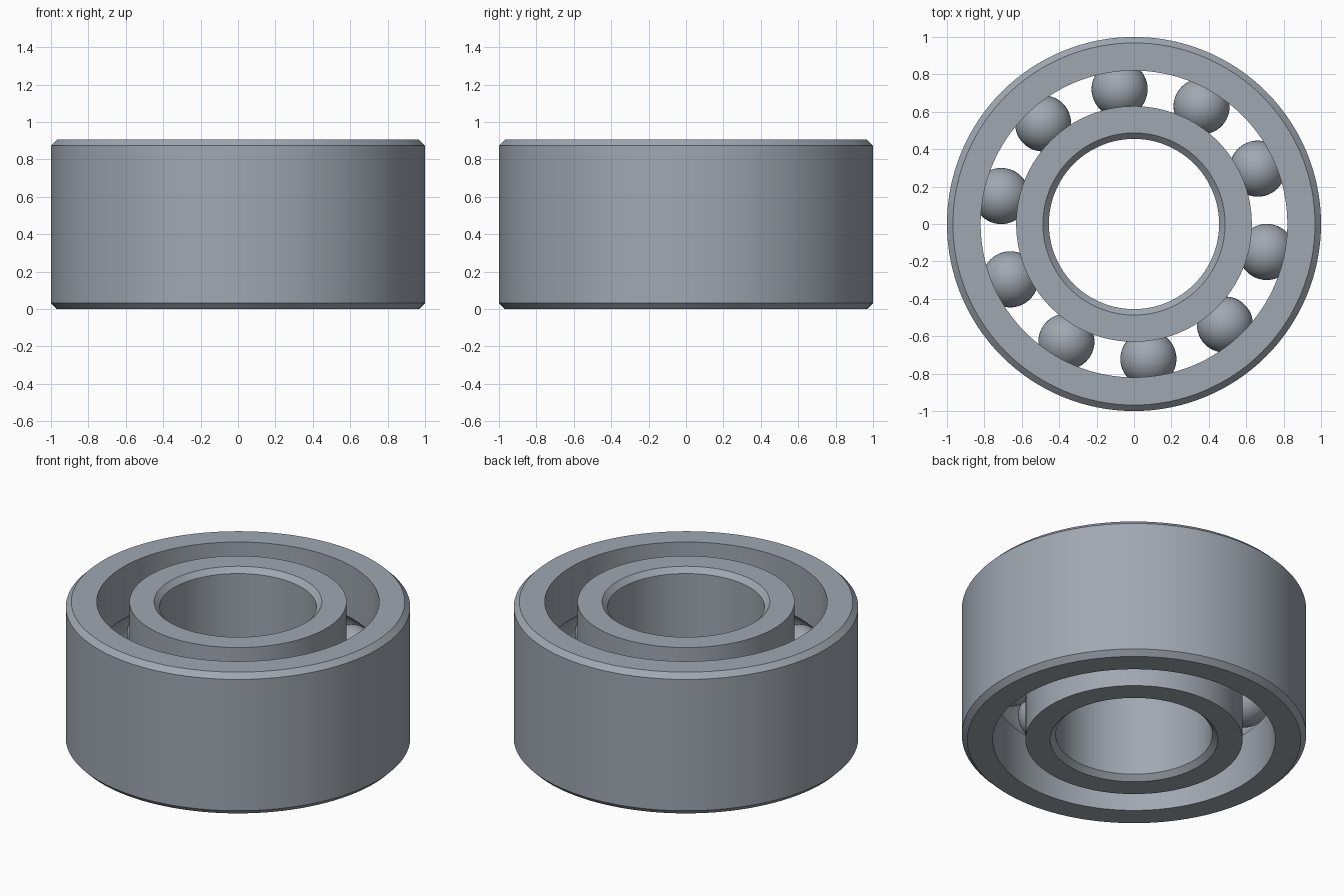
import bpy, bmesh, math
from math import sin, cos, pi, radians
from mathutils import Vector, Matrix

cube = bpy.data.objects.get("Cube")
if cube:
    bpy.data.objects.remove(cube, do_unlink=True)

HEIGHT, CHAMFER = 0.905, 0.032
MID = HEIGHT / 2
PITCH, BALL_R, BALLS = 0.725, 0.15, 10
GROOVE_R = BALL_R + 0.002

steel = bpy.data.materials.new("steel_grey")
steel.use_nodes = True
colour = (0.35, 0.39, 0.44, 1)
steel.diffuse_color = colour
steel.node_tree.nodes["Principled BSDF"].inputs["Base Color"].default_value = colour


def finish(name, bm):
    bmesh.ops.recalc_face_normals(bm, faces=bm.faces)
    mesh = bpy.data.meshes.new(name)
    bm.to_mesh(mesh)
    bm.free()
    mesh.materials.append(steel)
    obj = bpy.data.objects.new(name, mesh)
    bpy.context.collection.objects.link(obj)
    bpy.ops.object.select_all(action="DESELECT")
    obj.select_set(True)
    bpy.context.view_layer.objects.active = obj
    bpy.ops.object.shade_smooth_by_angle(angle=radians(30))
    return obj


def ring(name, plain_r, race_r, segments=128):
    """Chamfered wall at plain_r, wall with a round ball groove at race_r."""
    side = 1 if race_r > PITCH else -1
    bevel_r = plain_r - side * CHAMFER
    half = math.acos(abs(race_r - PITCH) / GROOVE_R)
    profile = [(race_r, 0), (bevel_r, 0), (plain_r, CHAMFER),
               (plain_r, HEIGHT - CHAMFER), (bevel_r, HEIGHT), (race_r, HEIGHT)]
    for i in range(13):
        a = half * (1 - i / 6)
        profile.append((PITCH + side * GROOVE_R * cos(a), MID + GROOVE_R * sin(a)))
    bm = bmesh.new()
    verts = [bm.verts.new((r, 0, z)) for r, z in profile]
    edges = [bm.edges.new((v, verts[i - 1])) for i, v in enumerate(verts)]
    bmesh.ops.spin(bm, geom=verts + edges, cent=(0, 0, 0), axis=(0, 0, 1),
                   angle=2 * pi, steps=segments, use_merge=True)
    bmesh.ops.remove_doubles(bm, verts=bm.verts, dist=0.0001)
    return finish(name, bm)


# Races
ring("outer_race", 1.0, 0.82)
ring("inner_race", 0.455, 0.63)

# Balls spaced evenly between the races
for i in range(BALLS):
    angle = radians(24.1) + i * 2 * pi / BALLS
    bm = bmesh.new()
    bmesh.ops.create_uvsphere(
        bm, u_segments=48, v_segments=24, radius=BALL_R,
        matrix=Matrix.Translation(Vector((PITCH * cos(angle), PITCH * sin(angle), MID))))
    finish(f"ball_{i + 1}", bm)
